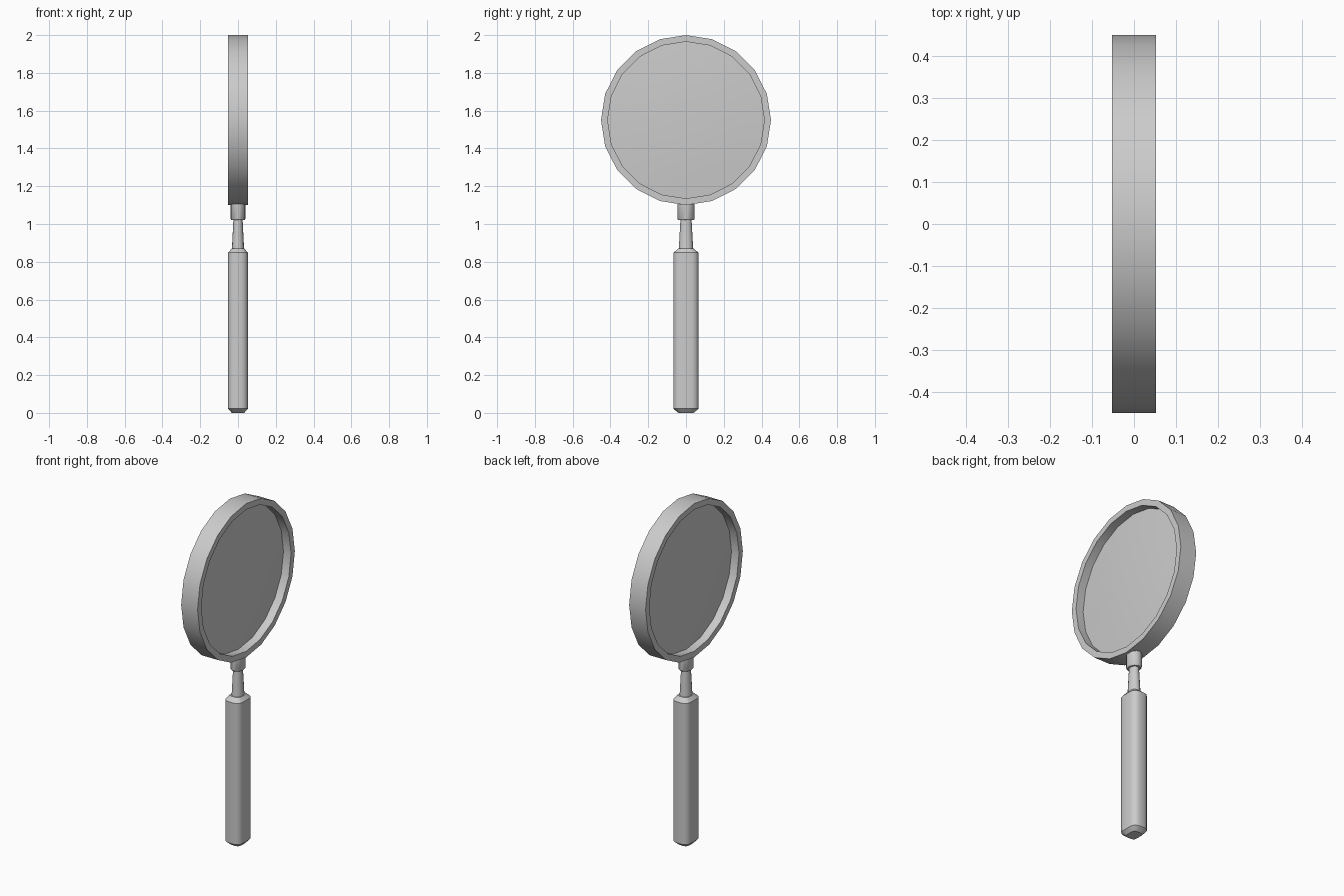
import bpy
import bmesh
from math import cos, sin, pi, radians

cube = bpy.data.objects.get("Cube")
if cube:
    bpy.data.objects.remove(cube)

grey = bpy.data.materials.new("plain_grey")
grey.use_nodes = True
COLOUR = (0.6, 0.6, 0.6, 1)
grey.diffuse_color = COLOUR
grey.node_tree.nodes["Principled BSDF"].inputs["Base Color"].default_value = COLOUR

CENTRE_Z = 1.55


def loft(name, rings, closed=False, angle=35):
    """Skin a list of equal-length point rings, capping the ends unless closed."""
    bm = bmesh.new()
    loops = [[bm.verts.new(p) for p in ring] for ring in rings]
    pairs = list(zip(loops, loops[1:]))
    if closed:
        pairs.append((loops[-1], loops[0]))
    else:
        bm.faces.new(loops[0])
        bm.faces.new(loops[-1])
    for a, b in pairs:
        for i in range(len(a)):
            j = (i + 1) % len(a)
            bm.faces.new((a[i], a[j], b[j], b[i]))
    bmesh.ops.recalc_face_normals(bm, faces=bm.faces)
    mesh = bpy.data.meshes.new(name)
    bm.to_mesh(mesh)
    bm.free()
    obj = bpy.data.objects.new(name, mesh)
    bpy.context.collection.objects.link(obj)
    mesh.materials.append(grey)
    bpy.ops.object.select_all(action="DESELECT")
    obj.select_set(True)
    bpy.context.view_layer.objects.active = obj
    bpy.ops.object.shade_smooth_by_angle(angle=radians(angle))
    return obj


def disc_ring(x, r, sides=20):
    """Ring of points facing the x axis."""
    steps = [2 * pi * i / sides for i in range(sides)]
    return [(x, r * cos(a), CENTRE_Z + r * sin(a)) for a in steps]


def oval_ring(z, rx, ry, sides=16):
    steps = [2 * pi * i / sides for i in range(sides)]
    return [(rx * cos(a), ry * sin(a), z) for a in steps]


def soft_box_ring(z, rx, ry, cut):
    """Rectangle with rounded corners, going anticlockwise."""
    points = []
    for k, (sx, sy) in enumerate([(1, 1), (-1, 1), (-1, -1), (1, -1)]):
        for step in range(4):
            a = pi / 2 * (k + step / 3)
            points.append((sx * (rx - cut) + cut * cos(a),
                           sy * (ry - cut) + cut * sin(a), z))
    return points


# Rim around the lens
loft("lens_rim", [disc_ring(x, r) for x, r in
                  [(-0.053, 0.45), (0.053, 0.45), (0.053, 0.415), (-0.053, 0.415)]],
     closed=True)

# Lens, bulging slightly on both sides
bulge = [(0.02, 0.1), (0.017, 0.2), (0.012, 0.3), (0.004, 0.416)]
profile = [(-x, r) for x, r in bulge] + bulge[::-1]
loft("lens", [disc_ring(x, r) for x, r in profile])

# Collar joining the rim and the neck
loft("collar", [oval_ring(z, rx, ry) for z, rx, ry in
                [(1.02, 0.034, 0.04), (1.027, 0.039, 0.045), (1.12, 0.039, 0.045)]])

# Tapered neck
loft("neck", [oval_ring(z, rx, ry) for z, rx, ry in
              [(0.84, 0.035, 0.04), (0.87, 0.032, 0.038), (1.03, 0.024, 0.029)]])

# Handle with chamfered ends
loft("handle", [soft_box_ring(*s) for s in
                [(0, 0.033, 0.04, 0.02), (0.022, 0.052, 0.067, 0.036),
                 (0.848, 0.052, 0.067, 0.036), (0.87, 0.034, 0.04, 0.02)]])
